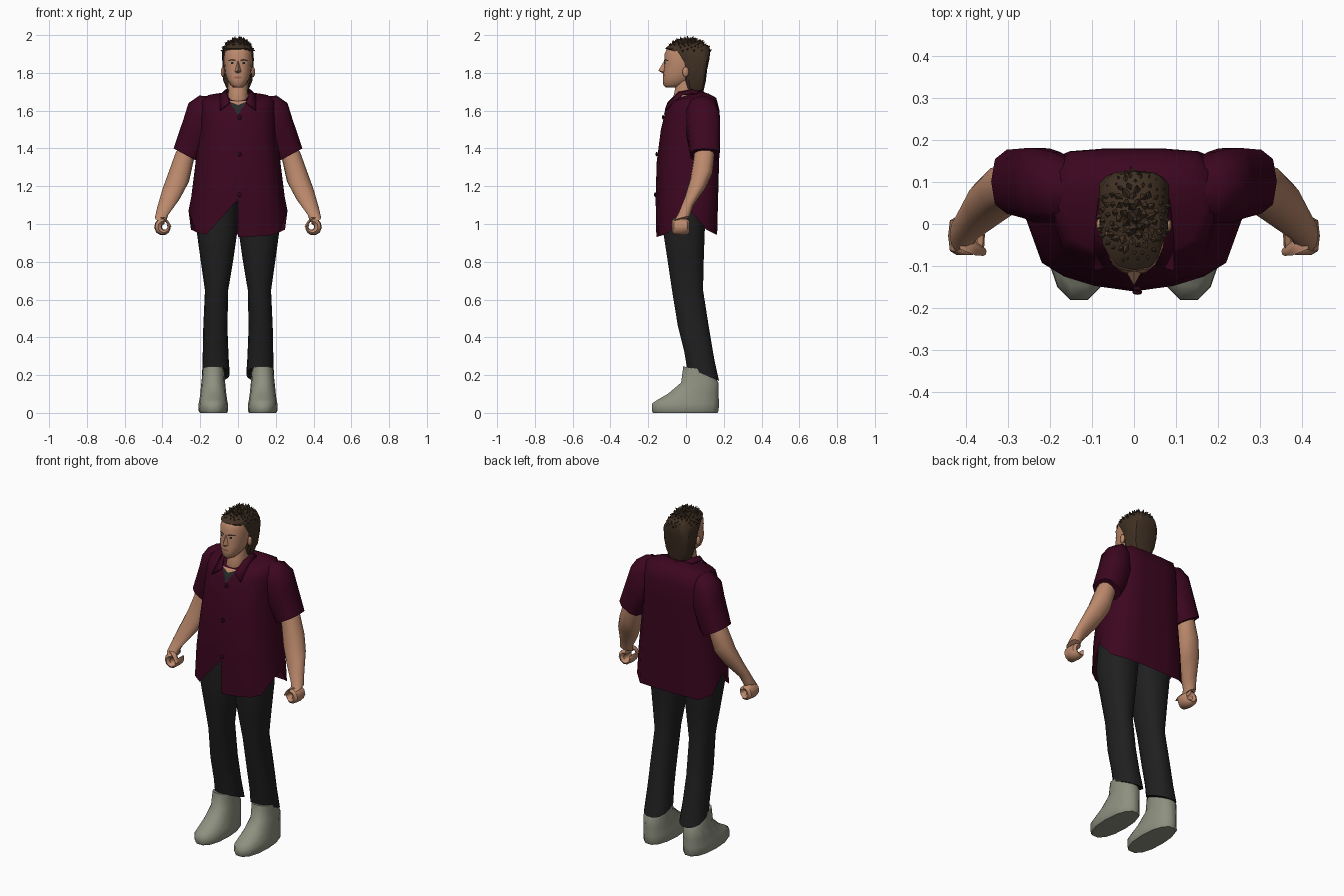
import bpy, bmesh, math, random
from mathutils import Vector, Matrix
from mathutils.bvhtree import BVHTree

random.seed(4)
if "Cube" in bpy.data.objects:
    bpy.data.objects.remove(bpy.data.objects["Cube"])


def material(name, r, g, b):
    m = bpy.data.materials.new(name)
    m.use_nodes = True
    m.diffuse_color = (r, g, b, 1)
    bsdf = m.node_tree.nodes["Principled BSDF"]
    bsdf.inputs["Base Color"].default_value = (r, g, b, 1)
    bsdf.inputs["Roughness"].default_value = 0.9
    return m


MAROON = material("maroon cloth", .046, .002, .014)
BUTTON = material("dark button", .025, .002, .009)
CHARCOAL = material("charcoal cloth", .014, .014, .015)
TEE = material("dark undershirt", .02, .023, .023)
SHOE = material("grey green leather", .27, .28, .215)
SKIN = material("skin", .5, .25, .15)
LIP = material("lips", .3, .12, .08)
HAIR = material("brown hair", .052, .03, .017)
EYE = material("eye white", .4, .37, .33)
IRIS = material("iris", .015, .012, .01)


def finish(bm, name, mat, mirror=False, thick=0, angle=40):
    """Turn a bmesh into a shaded object and return a ray-cast tree of it."""
    bmesh.ops.recalc_face_normals(bm, faces=bm.faces)
    tree = BVHTree.FromBMesh(bm)
    mesh = bpy.data.meshes.new(name)
    bm.to_mesh(mesh)
    bm.free()
    mesh.materials.append(mat)
    ob = bpy.data.objects.new(name, mesh)
    bpy.context.collection.objects.link(ob)
    bpy.ops.object.select_all(action='DESELECT')
    ob.select_set(True)
    bpy.context.view_layer.objects.active = ob
    if angle:
        bpy.ops.object.shade_smooth_by_angle(angle=math.radians(angle))
    if mirror:
        ob.modifiers.new("mirror", 'MIRROR')
    if thick:
        ob.modifiers.new("thickness", 'SOLIDIFY').thickness = thick
    return tree


def ring(c, u, v, n=12, p=2.3):
    """Superellipse around c with half axes u and v."""
    pts = []
    for i in range(n):
        a = math.tau * i / n
        k = [math.copysign(abs(t) ** (2 / p), t) for t in (math.cos(a), math.sin(a))]
        pts.append(Vector(c) + Vector(u) * k[0] + Vector(v) * k[1])
    return pts


def level(z, x0, x1, y0, y1, tilt=0, n=14, p=2.3):
    """Near-horizontal ring from its extents; tilt lowers the back."""
    return ring(((x0 + x1) / 2, (y0 + y1) / 2, z), ((x1 - x0) / 2, 0, 0),
                (0, (y1 - y0) / 2, -tilt), n, p)


def bridge(bm, rings, closed=True):
    rows = [[bm.verts.new(q) for q in r] for r in rings]
    n = len(rows[0])
    for a, b in zip(rows, rows[1:]):
        for i in range(n if closed else n - 1):
            j = (i + 1) % n
            bm.faces.new((a[i], a[j], b[j], b[i]))
    return rows


def loft(name, rings, mat, mirror=False, angle=50):
    bm = bmesh.new()
    rows = bridge(bm, rings)
    bm.faces.new(rows[0])
    bm.faces.new(rows[-1])
    return finish(bm, name, mat, mirror, angle=angle)


def decal(name, cols, tree, mat, mirror=False, lift=.004, steps=4):
    """Thin patch on a front surface; columns are (x, low z, high z)."""
    rows = []
    for x, lo, hi in cols:
        row = []
        for k in range(steps + 1):
            z = lo + (hi - lo) * k / steps
            hit = tree.ray_cast(Vector((x, -1, z)), Vector((0, 1, 0)))[0]
            row.append((x, (hit.y if hit else -.08) - lift, z))
        rows.append(row)
    bm = bmesh.new()
    bridge(bm, rows, closed=False)
    bmesh.ops.remove_doubles(bm, verts=bm.verts, dist=1e-5)
    finish(bm, name, mat, mirror)


def ball(name, c, size, mat, mirror=False):
    bm = bmesh.new()
    bmesh.ops.create_uvsphere(bm, u_segments=10, v_segments=6, radius=1,
                              matrix=Matrix.Translation(c) @ Matrix.Diagonal((*size, 1)))
    finish(bm, name, mat, mirror)


# Shirt body: one section scaled per level, with slits in the front and side hems
section = [(0, 0), (.38, .04), (.64, .1), (.84, .2), (1, .56), (.95, .82), (.74, .98), (.35, 1), (0, 1)]
hem_left = [.93, .935, .94, .955, 1.07, .97, .945, .945, .945]
hem_right = [1.13, 1.02, .945] + hem_left[3:]


def shirt_ring(z, w, front, back, tilt=0, hems=None):
    pts = []
    for side in (1, -1):
        half = []
        for i, (fx, fy) in enumerate(section):
            h = hems[side][i] if hems else z - tilt * (1 - fy)
            half.append((side * fx * w, front + (back - front) * fy, h))
        pts += half if side > 0 else half[-2::-1]
    return pts


bm = bmesh.new()
bridge(bm, [shirt_ring(0, .262, -.157, .165, 0, {1: hem_left, -1: hem_right}),
            shirt_ring(1.14, .248, -.161, .17), shirt_ring(1.33, .224, -.155, .175),
            shirt_ring(1.5, .207, -.133, .18), shirt_ring(1.6, .206, -.108, .178),
            shirt_ring(1.668, .2, -.088, .16, .03), shirt_ring(1.69, .165, -.078, .12, .042),
            shirt_ring(1.7, .075, -.066, .085, .046), shirt_ring(1.69, .03, -.03, .04)],
       closed=False)
bmesh.ops.remove_doubles(bm, verts=bm.verts, dist=1e-4)
shirt = finish(bm, "shirt_body", MAROON, angle=65)

# Sleeves: rings given by outer and inner points and a depth range
sleeve = []
for (ox, oz), (ix, iz), y0, y1 in [((.15, 1.675), (.13, 1.45), .01, .15),
                                   ((.205, 1.68), (.165, 1.42), .0, .175),
                                   ((.262, 1.64), (.18, 1.39), .0, .184),
                                   ((.287, 1.56), (.195, 1.36), .01, .184),
                                   ((.341, 1.4), (.212, 1.33), .022, .18)]:
    sleeve.append(ring(((ox + ix) / 2, (y0 + y1) / 2, (oz + iz) / 2),
                       ((ox - ix) / 2, 0, (oz - iz) / 2), (0, (y1 - y0) / 2, 0), 10, 2.8))
loft("sleeve", sleeve, MAROON, True, 60)

# Collar, undershirt, bare throat and buttons
bm = bmesh.new()
bridge(bm, [[(.045, -.098, 1.645), (.064, -.04, 1.7), (.066, .03, 1.713), (0, .08, 1.72)],
            [(.096, -.112, 1.605), (.095, -.02, 1.688), (.085, .06, 1.695), (0, .1, 1.695)]], closed=False)
finish(bm, "collar", MAROON, True, .008)
decal("undershirt", [(-.045, 1.645, 1.648), (0, 1.575, 1.63), (.045, 1.645, 1.648)], shirt, TEE)
decal("throat", [(-.045, 1.648, 1.65), (0, 1.63, 1.65), (.045, 1.648, 1.65)], shirt, SKIN)
for z, y in ((1.565, -.121), (1.37, -.155), (1.155, -.163)):
    ball("button", (.008, y, z), (.012, .006, .012), BUTTON)

# Arms and wrists
loft("arm", [ring((.24, .1, 1.46), (.038, 0, .015), (0, .05, 0)),
             ring((.283, .095, 1.355), (.048, 0, .02), (0, .055, .008)),
             ring((.313, .08, 1.25), (.054, 0, .025), (0, .06, .02)),
             ring((.352, .048, 1.165), (.047, 0, .022), (0, .057, .03)),
             ring((.396, -.002, 1.075), (.032, 0, .012), (0, .041, .025)),
             ring((.41, -.025, 1.025), (.03, 0, .008), (0, .043, .012))], SKIN, True)

# Curled hand: a flat section swept around an open grip, thickest on the outside
grip = []
for deg in range(85, -220, -30):
    a = math.radians(deg)
    out = Vector((math.cos(a), 0, math.sin(a)))
    half = .0145 + .006 * out.x
    grip.append(ring(Vector((.388, -.028, .985)) + out * (.015 + half), out * half,
                     (0, .046 if deg > -120 else .038, 0), 8, 3))
loft("curled_fingers", grip, SKIN, True)
loft("thumb", [ring((.403, -.045, 1.035), (.016, 0, 0), (0, .02, 0), 8),
               ring((.378, -.06, 1.018), (.013, 0, .008), (0, .015, 0), 8),
               ring((.36, -.066, .985), (.008, 0, 0), (0, .01, 0), 8)], SKIN, True)

# Trousers
loft("trouser_leg", [level(1.12, 0, .21, -.12, .12), level(.97, .002, .22, -.125, .102),
                     level(.81, .025, .198, -.1, .096), level(.65, .052, .175, -.076, .092),
                     level(.45, .056, .184, -.045, .125, .01), level(.3, .05, .187, -.01, .152, .02),
                     level(.205, .044, .19, .003, .177, .037)], CHARCOAL, True)

# Ankle-high shoes
loft("shoe", [level(0, .058, .202, -.178, .17), level(.012, .052, .21, -.185, .177),
              level(.05, .054, .208, -.184, .178), level(.072, .058, .204, -.15, .177),
              level(.1, .062, .2, -.1, .176), level(.16, .068, .194, -.028, .174),
              level(.234, .073, .186, -.016, .13, .012)], SHOE, True)

# Neck and head
loft("neck", [level(1.61, -.06, .06, -.06, .08), level(1.66, -.056, .056, -.073, .075),
              level(1.7, -.054, .054, -.062, .075), level(1.78, -.052, .052, -.05, .075)], SKIN)
head = loft("head", [level(z, -w, w, a, b, 0, 16, p) for z, w, a, b, p in
                     [(1.722, .024, -.108, -.03, 2), (1.738, .042, -.121, 0, 2.2),
                      (1.765, .058, -.122, .04, 2.3), (1.8, .069, -.121, .07, 2.3),
                      (1.85, .074, -.114, .1, 2.4), (1.9, .075, -.114, .1, 2.4),
                      (1.94, .068, -.095, .095, 2.2), (1.955, .04, -.05, .06, 2)]], SKIN)
ball("ear", (.08, -.002, 1.805), (.011, .017, .028), SKIN, True)

# Nose wedge
bm = bmesh.new()
bridge_pt, tip, left, right, base = [bm.verts.new(q) for q in (
    (0, -.113, 1.868), (0, -.147, 1.812), (.018, -.115, 1.805), (-.018, -.115, 1.805), (0, -.118, 1.795))]
for f in ((bridge_pt, tip, left), (bridge_pt, right, tip), (tip, base, left), (tip, right, base)):
    bm.faces.new(f)
finish(bm, "nose", SKIN, angle=20)

# Eyes, brows and mouth
decal("eye", [(.017, 1.85, 1.853), (.03, 1.846, 1.859), (.045, 1.851, 1.854)], head, EYE, True, .002)
decal("iris", [(.024, 1.847, 1.858), (.036, 1.848, 1.858)], head, IRIS, True, .004)
decal("brow", [(.012, 1.861, 1.869), (.032, 1.865, 1.874), (.053, 1.862, 1.867)], head, HAIR, True, .004)
decal("mouth", [(-.024, 1.775, 1.777), (-.01, 1.77, 1.782), (.01, 1.77, 1.782),
                (.024, 1.775, 1.777)], head, LIP, False, .003)

# Long-backed hair, faceted, with short spikes over the crown
hair = []
for z, w, a, b, p in [(1.708, .058, .0, .095, 3), (1.76, .076, -.004, .104, 4), (1.82, .082, -.01, .114, 4),
                      (1.87, .084, -.03, .122, 4), (1.905, .082, -.065, .126, 3.4), (1.93, .077, -.108, .125, 2.5),
                      (1.952, .06, -.085, .1, 2.2), (1.968, .03, -.05, .06, 2)]:
    hair.append([q + Vector([random.uniform(-.003, .003) for _ in range(3)])
                 for q in level(z, -w, w, a, b, 0, 16, p)])
loft("hair", hair, HAIR, angle=25)
bm = bmesh.new()
for i in range(110):
    cz = 1 - .7 * (i + .5) / 110
    a = i * math.pi * (3 - math.sqrt(5))
    s = math.sqrt(1 - cz * cz)
    n = Vector((s * math.cos(a), s * math.sin(a), cz))
    spot = Vector((n.x * .076, .01 + n.y * .114, 1.885 + n.z * .088))
    if spot.z < 1.935 and spot.y < -.03:
        continue
    lean = (n + Vector([random.uniform(-.35, .35) for _ in range(3)])).normalized()
    bmesh.ops.create_cone(bm, cap_ends=True, segments=4, radius1=.022, radius2=0,
                          depth=random.uniform(.035, .055),
                          matrix=Matrix.Translation(spot) @ lean.to_track_quat('Z', 'Y').to_matrix().to_4x4())
finish(bm, "hair_spikes", HAIR, angle=0)
